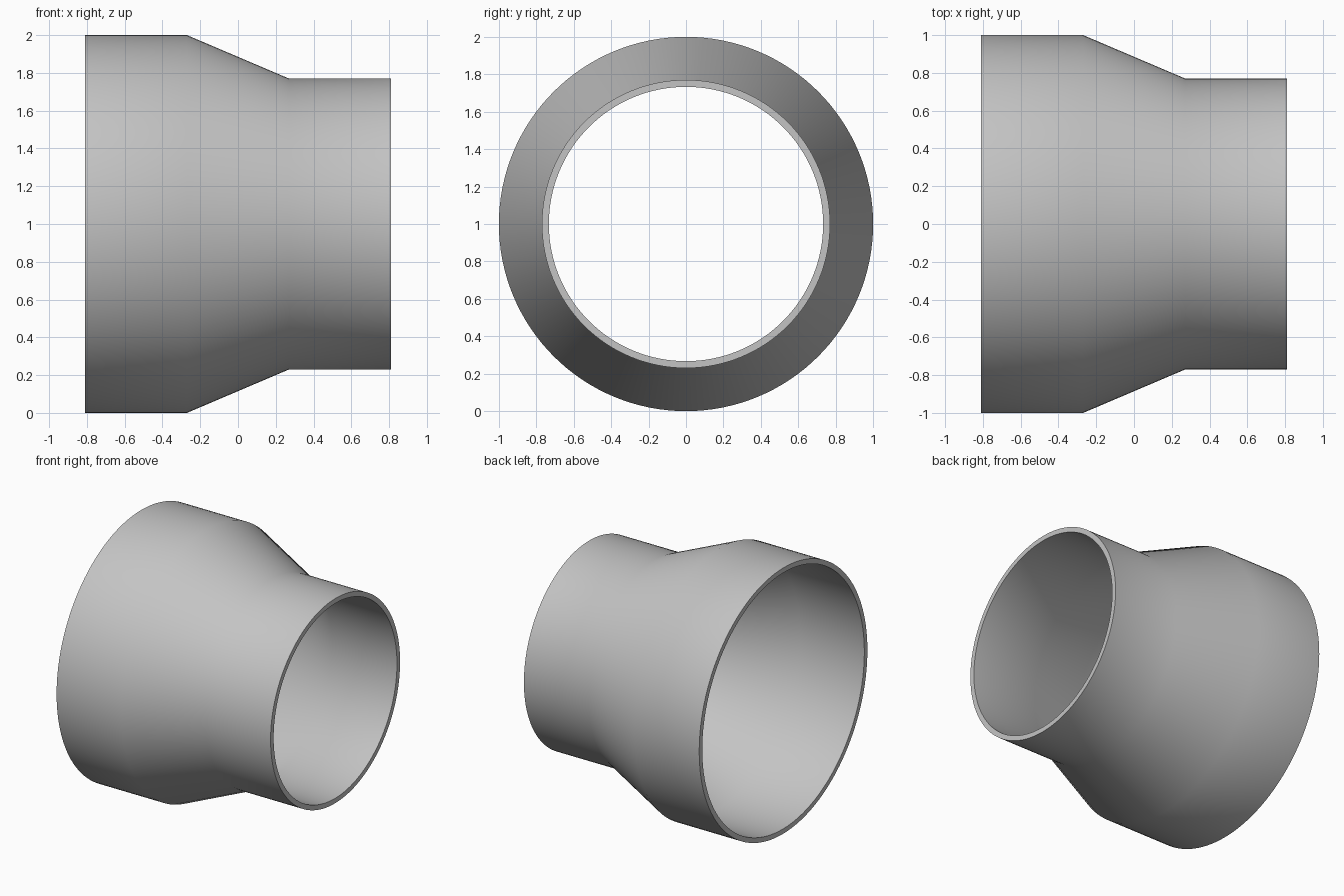
import bpy
import bmesh
from math import cos, sin, tau, radians

cube = bpy.data.objects.get("Cube")
if cube:
    bpy.data.objects.remove(cube, do_unlink=True)

SIDES = 128
WALL = 0.037
# Outer wall of the reducer: (x, radius) from the wide end to the narrow end
OUTER = [(-0.81, 1.0), (-0.27, 1.0), (0.27, 0.77), (0.81, 0.77)]
INNER = [(x, r - WALL) for x, r in reversed(OUTER)]
profile = OUTER + INNER

# Painted grey metal
grey = bpy.data.materials.new("light grey")
grey.use_nodes = True
colour = (0.55, 0.55, 0.55, 1.0)
grey.diffuse_color = colour
grey.node_tree.nodes["Principled BSDF"].inputs["Base Color"].default_value = colour

# Spin the closed wall profile around the pipe axis
bm = bmesh.new()
rings = []
for x, r in profile:
    rings.append([bm.verts.new((x, r * cos(tau * i / SIDES), 1 + r * sin(tau * i / SIDES)))
                  for i in range(SIDES)])
for k, ring in enumerate(rings):
    following = rings[(k + 1) % len(rings)]
    for i in range(SIDES):
        j = (i + 1) % SIDES
        bm.faces.new((ring[i], ring[j], following[j], following[i]))
bmesh.ops.recalc_face_normals(bm, faces=bm.faces)

mesh = bpy.data.meshes.new("pipe_reducer")
bm.to_mesh(mesh)
bm.free()
mesh.materials.append(grey)
reducer = bpy.data.objects.new("pipe_reducer", mesh)
bpy.context.collection.objects.link(reducer)

# Smooth walls with sharp rims
bpy.ops.object.select_all(action="DESELECT")
reducer.select_set(True)
bpy.context.view_layer.objects.active = reducer
bpy.ops.object.shade_smooth_by_angle(angle=radians(30))
